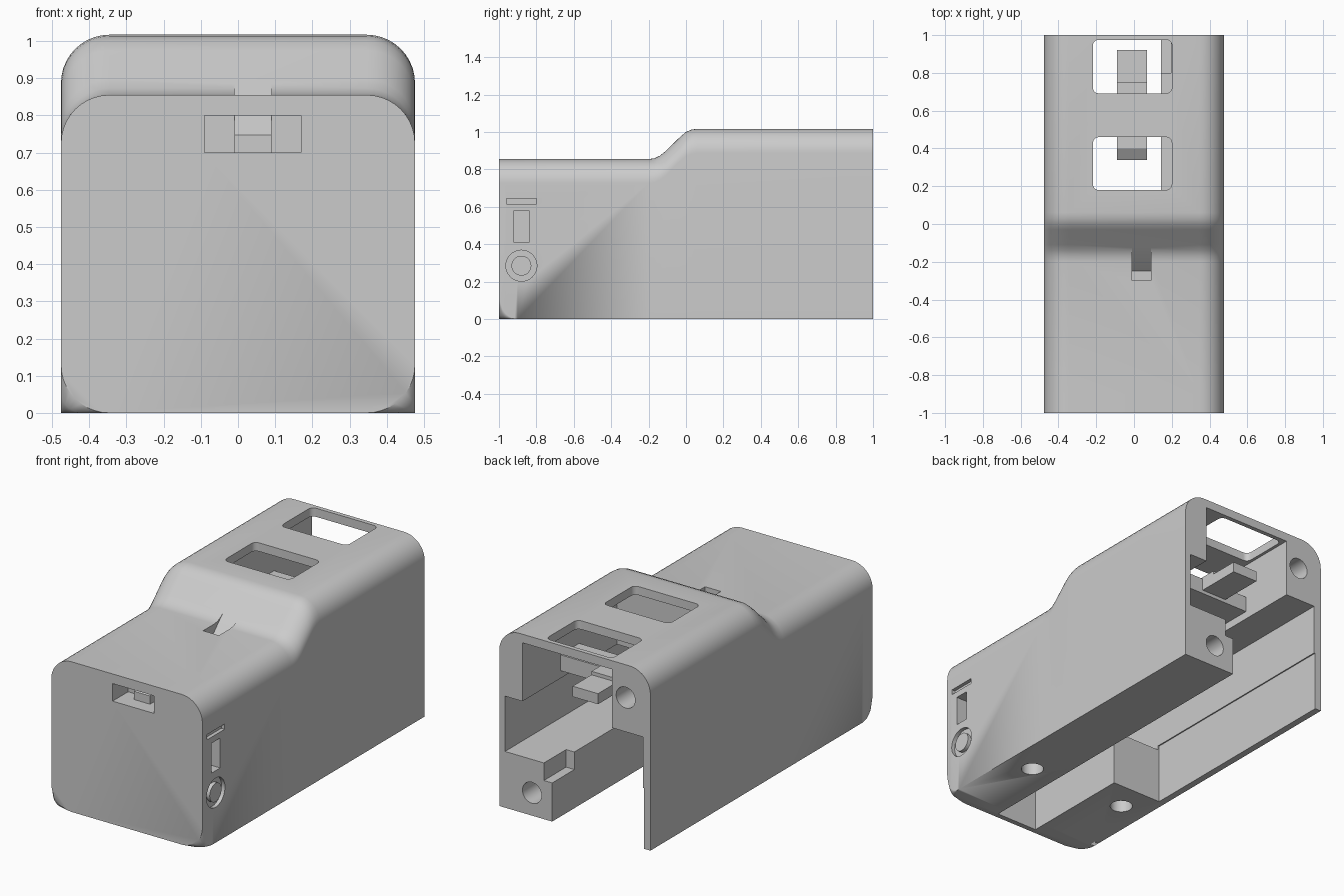
import bpy, bmesh, math
from mathutils import Matrix

if "Cube" in bpy.data.objects:
    bpy.data.objects.remove(bpy.data.objects["Cube"])

grey = bpy.data.materials.new("plain grey")
grey.use_nodes = True
colour = (0.6, 0.6, 0.6, 1)
grey.diffuse_color = colour
grey.node_tree.nodes["Principled BSDF"].inputs["Base Color"].default_value = colour


def finish(bm, name):
    bmesh.ops.recalc_face_normals(bm, faces=bm.faces[:])
    mesh = bpy.data.meshes.new(name)
    bm.to_mesh(mesh)
    bm.free()
    mesh.materials.append(grey)
    obj = bpy.data.objects.new(name, mesh)
    bpy.context.collection.objects.link(obj)
    return obj


def box(name, x, y, z, round_z=0):
    bm = bmesh.new()
    bmesh.ops.create_cube(bm, size=1)
    for v in bm.verts:
        v.co = [lo + (c + 0.5) * (hi - lo) for c, (lo, hi) in zip(v.co, (x, y, z))]
    if round_z:
        edges = [e for e in bm.edges if abs(e.verts[0].co.z - e.verts[1].co.z) > 0.01]
        bmesh.ops.bevel(bm, geom=edges, offset=round_z, segments=5, profile=0.5, affect='EDGES')
    return finish(bm, name)


def cylinder(name, centre, radius, depth, axis):
    bm = bmesh.new()
    turn = {'X': Matrix.Rotation(math.pi / 2, 4, 'Y'),
            'Y': Matrix.Rotation(math.pi / 2, 4, 'X'), 'Z': Matrix()}[axis]
    bmesh.ops.create_cone(bm, cap_ends=True, segments=32, radius1=radius, radius2=radius,
                          depth=depth, matrix=Matrix.Translation(centre) @ turn)
    return finish(bm, name)


def prism(name, x, profile):
    """Extrude a (y, z) profile across x."""
    bm = bmesh.new()
    face = bm.faces.new([bm.verts.new((x[0], y, z)) for y, z in profile])
    ext = bmesh.ops.extrude_face_region(bm, geom=[face])
    for v in ext["geom"]:
        if isinstance(v, bmesh.types.BMVert):
            v.co.x = x[1]
    return finish(bm, name)


# Outer shell: rounded sections lofted along y
HALF, RAD, SEG = 0.476, 0.13, 10


def section(y, top, low_rad):
    pts = []
    for sx, high, start in ((1, 0, 270), (1, 1, 0), (-1, 1, 90), (-1, 0, 180)):
        r = RAD if high else low_rad
        cx, cz = sx * (HALF - r), (top - r if high else r)
        for i in range(SEG + 1):
            a = math.radians(start + 90 * i / SEG)
            pts.append((cx + r * math.cos(a), y, cz + r * math.sin(a)))
    return pts


stations = []
for i in range(7):                      # scooped lower front corners
    t = i / 6
    stations.append((-1 + 0.1 * t, 0.855, RAD * (1 - math.sqrt(1 - (1 - t) ** 2))))
for y, top in ((-0.2, 0.855), (-0.17, 0.859), (-0.14, 0.873), (-0.11, 0.897), (-0.03, 0.975),
               (0, 1.0), (0.03, 1.013), (0.06, 1.017), (1, 1.017)):
    stations.append((y, top, 0))

bm = bmesh.new()
rings = [[bm.verts.new(p) for p in section(*s)] for s in stations]
for a, b in zip(rings, rings[1:]):
    for i in range(len(a)):
        j = (i + 1) % len(a)
        bm.faces.new((a[i], a[j], b[j], b[i]))
bm.faces.new(rings[0])
bm.faces.new(rings[-1])
bmesh.ops.remove_doubles(bm, verts=bm.verts[:], dist=0.00005)
housing = finish(bm, "housing")

cutters = [
    # Interior, open at the back and underneath
    box("main_cavity", (-0.43, 0.44), (-0.78, 1.1), (0.32, 0.635)),
    box("lower_bay", (-0.437, 0.143), (-0.31, 1.1), (-0.1, 0.345)),
    box("front_channel", (-0.12, 0.1425), (-0.97, 0), (-0.1, 0.34)),
    box("upper_cavity", (-0.235, 0.33), (0.15, 1.1), (0.6, 0.968)),
    box("rail_notch", (0.12, 0.195), (0.8, 1.1), (0.22, 0.4)),
    # Roof windows
    box("front_window", (-0.217, 0.2), (0.18, 0.46), (0.9, 1.1), 0.03),
    box("rear_window", (-0.218, 0.201), (0.692, 0.975), (0.9, 1.1), 0.03),
    # Front port and the slot on the sloping roof
    box("port", (-0.09, 0.17), (-1.1, -0.86), (0.7, 0.8)),
    prism("roof_slot", (-0.01, 0.09),
          [(-0.3, 0.9), (-0.3, 0.76), (-0.25, 0.76), (-0.11, 0.9)]),
    # Controls on the side
    box("thin_slot", (0.455, 0.6), (-0.96, -0.8), (0.615, 0.645)),
    box("switch_slot", (0.4, 0.6), (-0.92, -0.84), (0.41, 0.58)),
    cylinder("button_recess", (0.505, -0.88, 0.285), 0.083, 0.1, 'X'),
    # Screw holes
    cylinder("upper_screw", (-0.32, 1, 0.83), 0.06, 0.4, 'Y'),
    cylinder("lower_screw", (0.27, 1, 0.13), 0.06, 0.4, 'Y'),
]
for side in (-1, 1):
    cutters.append(cylinder("foot_screw", (side * 0.313, -0.48, 0), 0.06, 0.36, 'Z'))

for cutter in cutters:
    cutter.hide_render = True
    mod = housing.modifiers.new(cutter.name, 'BOOLEAN')
    mod.operation, mod.object, mod.solver = 'DIFFERENCE', cutter, 'EXACT'
bpy.context.view_layer.update()
graph = bpy.context.evaluated_depsgraph_get()
cut_mesh = bpy.data.meshes.new_from_object(housing.evaluated_get(graph))
housing.modifiers.clear()
housing.data = cut_mesh
for cutter in cutters:
    bpy.data.objects.remove(cutter)

# Fitted details
button = cylinder("round_button", (0.46, -0.88, 0.285), 0.053, 0.03, 'X')
ramp = prism("port_ramp", (-0.01, 0.09),
             [(-0.92, 0.695), (-0.92, 0.747), (-0.858, 0.803), (-0.858, 0.695)])
tongue = prism("latch_tongue", (-0.09, 0.07),
               [(0.34, 0.7), (0.34, 0.74), (0.4, 0.78), (0.75, 0.78), (0.75, 0.76),
                (0.92, 0.76), (0.92, 0.7)])
bridge = box("cross_bridge", (-0.25, 0.34), (0.49, 0.66), (0.68, 0.77))

# Smooth the rounded surfaces, keep edges crisp
bpy.ops.object.select_all(action='DESELECT')
for obj in (housing, button):
    obj.select_set(True)
bpy.context.view_layer.objects.active = housing
bpy.ops.object.shade_smooth_by_angle(angle=math.radians(30))
